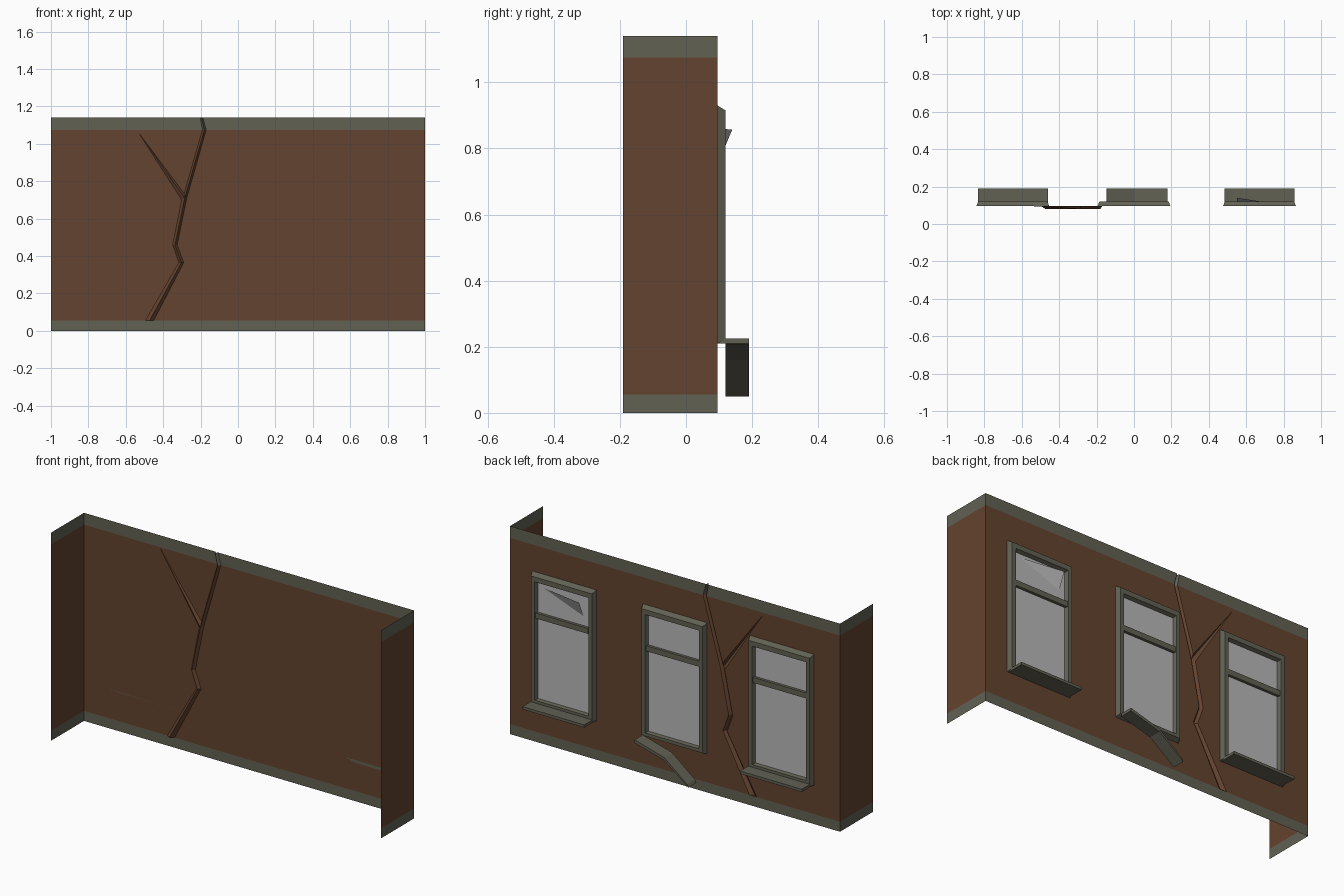
import bpy, bmesh
from mathutils import Vector

if "Cube" in bpy.data.objects:
    bpy.data.objects.remove(bpy.data.objects["Cube"])


def material(name, col):
    m = bpy.data.materials.new(name)
    m.diffuse_color = (*col, 1)
    m.use_nodes = True
    m.node_tree.nodes["Principled BSDF"].inputs["Base Color"].default_value = m.diffuse_color
    return m


BRICK = material("brown_brick", (0.127, 0.056, 0.029))
STONE = material("grey_stone", (0.122, 0.119, 0.088))
GLASS = material("pale_glass", (0.48, 0.48, 0.48))

WY, FY, SY, GY = 0.095, 0.12, 0.19, 0.102   # wall, frame front, sill front, glass
Z0, Z1, Z2 = 0.055, 1.075, 1.14             # base band, top band, wall top


def build(name, faces, mats, rule=None, closed=False):
    """Object from a list of point loops; rule picks a slot from the face centre."""
    bm = bmesh.new()
    for loop in faces:
        bm.faces.new([bm.verts.new(p) for p in loop])
    bmesh.ops.remove_doubles(bm, verts=bm.verts, dist=1e-5)
    if closed:
        bmesh.ops.recalc_face_normals(bm, faces=bm.faces)
    if rule:
        for f in bm.faces:
            f.material_index = rule(f.calc_center_bounds())
    me = bpy.data.meshes.new(name)
    bm.to_mesh(me)
    bm.free()
    for m in mats:
        me.materials.append(m)
    ob = bpy.data.objects.new(name, me)
    bpy.context.collection.objects.link(ob)
    return ob


def prism(name, outline, y0, y1, mat):
    """Extrude an x-z outline along y."""
    a = [(x, y0, z) for x, z in outline]
    b = [(x, y1, z) for x, z in outline]
    n = len(outline)
    sides = [[a[i], a[(i + 1) % n], b[(i + 1) % n], b[i]] for i in range(n)]
    return build(name, [a, b] + sides, [mat], closed=True)


def band_rule(c):
    return 1 if c.z < Z0 - 0.001 or c.z > Z1 + 0.001 else 0


# Cracked wall: crack path as (x, z, half width), top to bottom
path = [(-0.195, Z2, 0.007), (-0.18, Z1, 0.010), (-0.285, 0.71, 0.011),
        (-0.337, 0.46, 0.012), (-0.303, 0.365, 0.013), (-0.473, Z0, 0.022)]
L = [(x - w, WY, z) for x, z, w in path]
R = [(x + w, WY, z) for x, z, w in path]
C = [(x, WY - 0.015, z) for x, z, w in path]
branch_low, branch_high = (-0.301, WY, 0.70), (-0.288, WY, 0.735)
tip = (-0.535, WY, 1.065)


def wp(x, z):
    return (x, WY, z)


faces = [
    # brick left and right of the crack
    [wp(-1, Z0), wp(-1, Z1), L[1], branch_high, tip, branch_low, L[3], L[4], L[5]],
    [wp(1, Z0)] + R[:0:-1] + [wp(1, Z1)],
    # stone bands
    [wp(-1, Z1), wp(-1, Z2), L[0], L[1]],
    [R[1], R[0], wp(1, Z2), wp(1, Z1)],
    [wp(1, 0), wp(-1, 0), wp(-1, Z0), L[5], R[5], wp(1, Z0)],
    # crack end and branch groove
    [R[5], L[5], C[5]],
    [branch_low, tip, C[2]],
    [tip, branch_high, C[2]],
]
for i in range(5):
    top = branch_low if i == 2 else L[i]
    low = branch_high if i == 1 else L[i + 1]
    faces += [[low, top, C[i], C[i + 1]], [C[i + 1], C[i], R[i], R[i + 1]]]
build("cracked_wall", faces, [BRICK, STONE], band_rule)

# Side returns
for s, side in ((-1, "left"), (1, "right")):
    rows = []
    for lo, hi in ((0, Z0), (Z0, Z1), (Z1, Z2)):
        q = [(s, -SY, lo), (s, WY, lo), (s, WY, hi), (s, -SY, hi)]
        rows.append(q if s > 0 else q[::-1])
    build(side + "_return_wall", rows, [BRICK, STONE], band_rule)


# Windows: flared frame, glass, transom
def window(name, cx):
    def ring(half, y, lo, hi):
        return [(cx + half, y, lo), (cx - half, y, lo), (cx - half, y, hi), (cx + half, y, hi)]
    rings = [ring(0.195, WY, 0.21, 0.93), ring(0.185, FY, 0.222, 0.915),
             ring(0.163, FY, 0.24, 0.888), ring(0.155, GY, 0.245, 0.88)]
    quads = []
    for a, b in zip(rings, rings[1:]):
        for i in range(4):
            j = (i + 1) % 4
            quads.append([a[i], a[j], b[j], b[i]])
    build(name + "_frame", quads, [STONE])
    build(name + "_glass", [rings[-1]], [GLASS])
    prism(name + "_transom", [(cx - 0.16, 0.688), (cx + 0.16, 0.688),
                              (cx + 0.16, 0.718), (cx - 0.16, 0.718)], GY - 0.004, 0.117, STONE)


centres = {"left_window": -0.648, "middle_window": 0.0, "right_window": 0.671}
for name, cx in centres.items():
    window(name, cx)
    if name != "middle_window":
        prism(name + "_sill", [(cx - 0.187, 0.21), (cx + 0.187, 0.21),
                               (cx + 0.187, 0.225), (cx - 0.187, 0.225)], WY, SY, STONE)

# Broken sill sagging under the middle window
prism("broken_sill", [(0.18, 0.208), (0.0, 0.16), (-0.147, 0.05),
                      (-0.138, 0.066), (0.0, 0.176), (0.178, 0.225)], FY, SY, STONE)

# Loose glass shard leaning out of the right window
build("glass_shard", [[(0.79, GY + 0.001, 0.86), (0.55, GY + 0.001, 0.77), (0.55, 0.14, 0.857)]], [GLASS])
